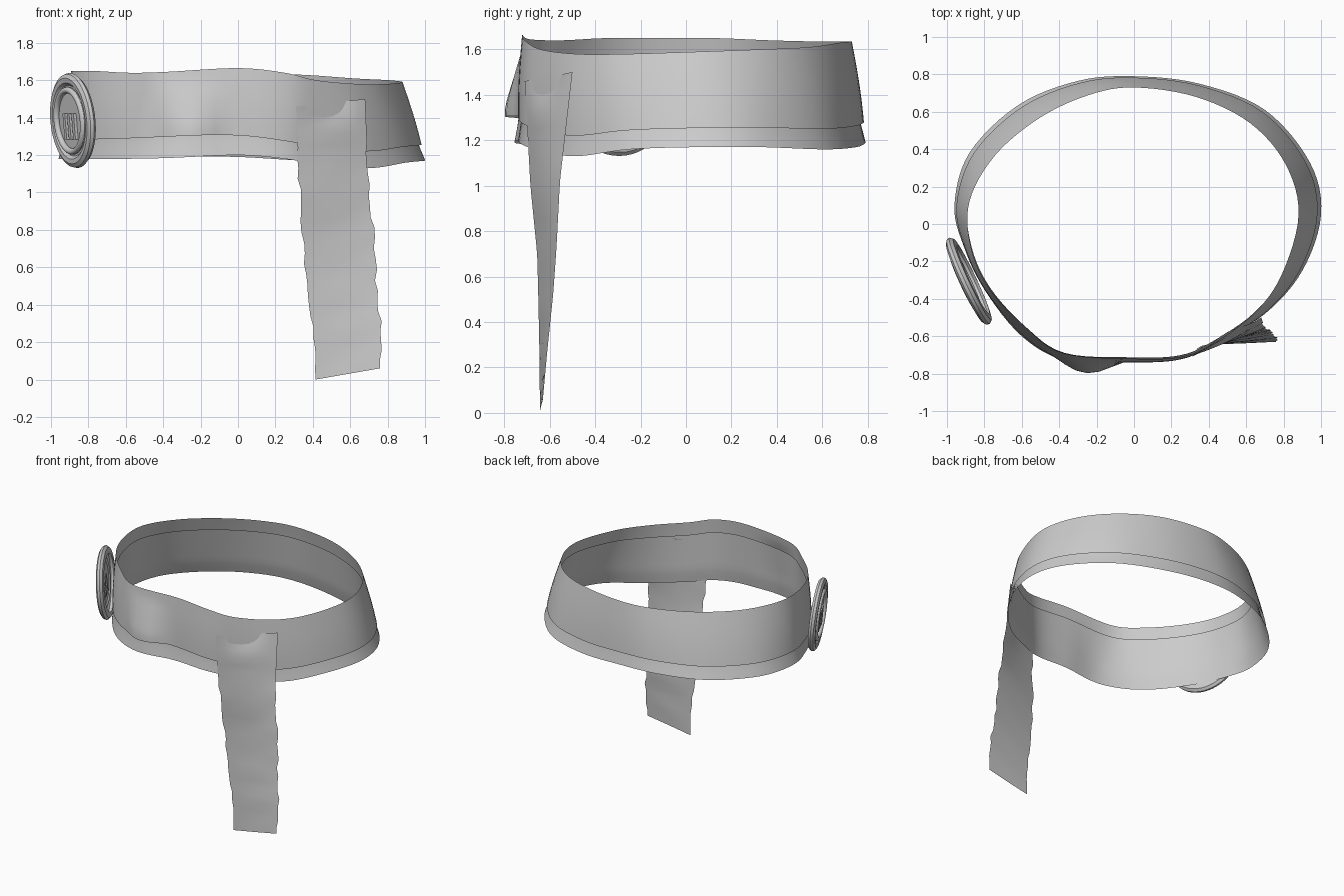
import bpy, bmesh, math, random
from mathutils import Vector, Matrix

if "Cube" in bpy.data.objects:
    bpy.data.objects.remove(bpy.data.objects["Cube"])

random.seed(4)
cloth = bpy.data.materials.new("plain_grey")
cloth.diffuse_color = (0.6, 0.6, 0.6, 1)
cloth.use_nodes = True
cloth.node_tree.nodes["Principled BSDF"].inputs["Base Color"].default_value = cloth.diffuse_color


def add_mesh(name, verts, faces, angle=40):
    me = bpy.data.meshes.new(name)
    me.from_pydata(verts, [], faces)
    bm = bmesh.new()
    bm.from_mesh(me)
    bmesh.ops.recalc_face_normals(bm, faces=bm.faces)
    bm.to_mesh(me)
    bm.free()
    ob = bpy.data.objects.new(name, me)
    bpy.context.collection.objects.link(ob)
    me.materials.append(cloth)
    bpy.context.view_layer.objects.active = ob
    ob.select_set(True)
    bpy.ops.object.shade_smooth_by_angle(angle=math.radians(angle))
    ob.select_set(False)
    return ob


def grid_faces(rows, cols, wrap):
    n = cols if wrap else cols - 1
    return [(r * cols + c, r * cols + (c + 1) % cols,
             (r + 1) * cols + (c + 1) % cols, (r + 1) * cols + c)
            for r in range(rows - 1) for c in range(n)]


def spline_loop(pts, steps):
    out, n = [], len(pts)
    p = [Vector(q) for q in pts]
    for i in range(n):
        a, b, c, d = p[i - 1], p[i], p[(i + 1) % n], p[(i + 2) % n]
        for s in range(steps):
            t = s / steps
            out.append(0.5 * (2 * b + (c - a) * t + (2 * a - 5 * b + 4 * c - d) * t * t
                              + (3 * b - a - 3 * c + d) * t ** 3))
    return out


def lerp_table(tab, t):
    for (a, *u), (b, *v) in zip(tab, tab[1:]):
        if t <= b:
            k = (t - a) / (b - a)
            return [p + (q - p) * k for p, q in zip(u, v)]
    return tab[-1][1:]


# Waist band: upper and lower rims, anticlockwise from the right side
upper = [(.88, .05, 1.59), (.81, .32, 1.60), (.62, .54, 1.61), (.33, .68, 1.63),
         (0, .73, 1.635), (-.24, .69, 1.635), (-.50, .57, 1.635), (-.74, .37, 1.64),
         (-.88, .12, 1.65), (-.87, -.13, 1.65), (-.77, -.35, 1.65), (-.58, -.55, 1.64),
         (-.38, -.69, 1.645), (0, -.72, 1.665), (.25, -.71, 1.64), (.42, -.64, 1.60),
         (.64, -.48, 1.58), (.79, -.27, 1.58)]
lower = [(1.0, .05, 1.17), (.94, .33, 1.17), (.70, .61, 1.16), (.35, .75, 1.17),
         (0, .79, 1.19), (-.30, .765, 1.19), (-.62, .635, 1.18), (-.88, .38, 1.18),
         (-.96, .10, 1.18), (-.91, -.12, 1.18), (-.80, -.35, 1.18), (-.60, -.60, 1.18),
         (-.36, -.73, 1.185), (0, -.74, 1.20), (.25, -.72, 1.18), (.44, -.63, 1.15),
         (.70, -.48, 1.13), (.90, -.25, 1.16)]
rim_a, rim_b = spline_loop(upper, 6), spline_loop(lower, 6)


def band(name, levels, offset, edge_rise, bump):
    verts = []
    for t in levels:
        for a, b in zip(rim_a, rim_b):
            # the outer edge rides a little higher at the front left
            lift = edge_rise * t * math.exp(-((a.x + .35) / .45) ** 2) if a.y < -.3 else 0
            p = a.lerp(b, t - lift)
            p += Vector((p.x, p.y, 0)).normalized() * offset(t)
            # pinched fold on the front, strongest near the lower edge
            if p.y < -.4:
                wide = max(0, 1 - abs(p.x + .25) / .19)
                p.y -= bump * min(1, wide * 1.25) * max(0, min(1, (1.6 - p.z) / .25))
            verts.append(p)
    return add_mesh(name, verts, grid_faces(len(levels), len(rim_a), True))


band("waist_band", [i * .08 for i in range(11)],
     lambda t: .008 * math.sin(math.pi * t), .06, .058)
# Inner lining runs from below the top edge down past the band as a hem
band("inner_lining", [.2 + i * .08 for i in range(11)],
     lambda t: -.011 * min(1, (1 - t) / .2), 0, .012)

# Hanging sash end: height fraction, left x y z, right x y z
sash = [(0, .31, -.71, 1.46, .68, -.50, 1.50), (.32, .33, -.685, 1.0, .70, -.555, 1.02),
        (.52, .35, -.655, .70, .73, -.57, .73), (.66, .365, -.65, .50, .74, -.585, .52),
        (.83, .40, -.645, .25, .765, -.61, .28), (1, .415, -.643, 0, .76, -.63, .06)]
verts, rows, cols = [], 27, 11
for r in range(rows):
    t = r / (rows - 1)
    row = lerp_table(sash, t)
    left, right = Vector(row[:3]), Vector(row[3:])
    if 4 < r < rows - 1:
        left.x += random.uniform(-.009, .009)
        right.x += random.uniform(-.009, .009)
    for c in range(cols):
        s = c / (cols - 1)
        p = left.lerp(right, s)
        mid = math.sin(math.pi * s)
        p.y += .002 * mid * math.sin(t * 42 + s * 2)
        p.y -= .022 * mid * max(0, 1 - t * 2)
        # the middle of the top tucks into the band
        p.y += .045 * mid ** 2 * max(0, 1 - t / .10)
        verts.append(p)
add_mesh("hanging_sash", verts, grid_faces(rows, cols, False))

# Round clasp: frame whose local z points outward from the band
axis = Vector((-.90, -.42, -.09)).normalized()
side = Vector((0, 0, 1)).cross(axis).normalized()
up = axis.cross(side)
frame = Matrix((side, up, axis)).transposed().to_4x4()
frame.translation = Vector((-.879, -.304, 1.385))


def lathe(name, profile, sx=1.0, closed=False, seg=48):
    pts = profile + [profile[0]] if closed else profile
    verts = [frame @ Vector((r * sx * math.cos(a), r * math.sin(a), z)) for r, z in pts
             for a in [2 * math.pi * i / seg for i in range(seg)]]
    return add_mesh(name, verts, grid_faces(len(pts), seg, True), 35)


def ring(name, radius, thick, z, sx=1.0):
    prof = [(radius + thick * math.cos(a), z + thick * math.sin(a))
            for a in [2 * math.pi * i / 12 for i in range(12)]]
    return lathe(name, prof, sx, True)


lathe("clasp_disc", [(.20, -.020), (.24, -.017), (.255, 0), (.25, .018),
                     (.23, .030), (.205, .028), (.19, .014), (.001, .014)])
ring("clasp_inner_ring", .165, .017, .022)


# Raised plain slats across the clasp face
def slat(name, x, y, w, h):
    corners = [(i, j, k) for k in (0, 1) for j in (-1, 1) for i in (-1, 1)]
    verts = [frame @ Vector((x + i * w / 2, y + j * h / 2, .008 + k * .022)) for i, j, k in corners]
    add_mesh(name, verts, [(0, 1, 3, 2), (4, 5, 7, 6), (0, 1, 5, 4),
                           (2, 3, 7, 6), (0, 2, 6, 4), (1, 3, 7, 5)], 30)


for i, x in enumerate((-.055, 0, .055)):
    slat(f"clasp_slat_{i + 1}", x, -.03, .028, .14)
